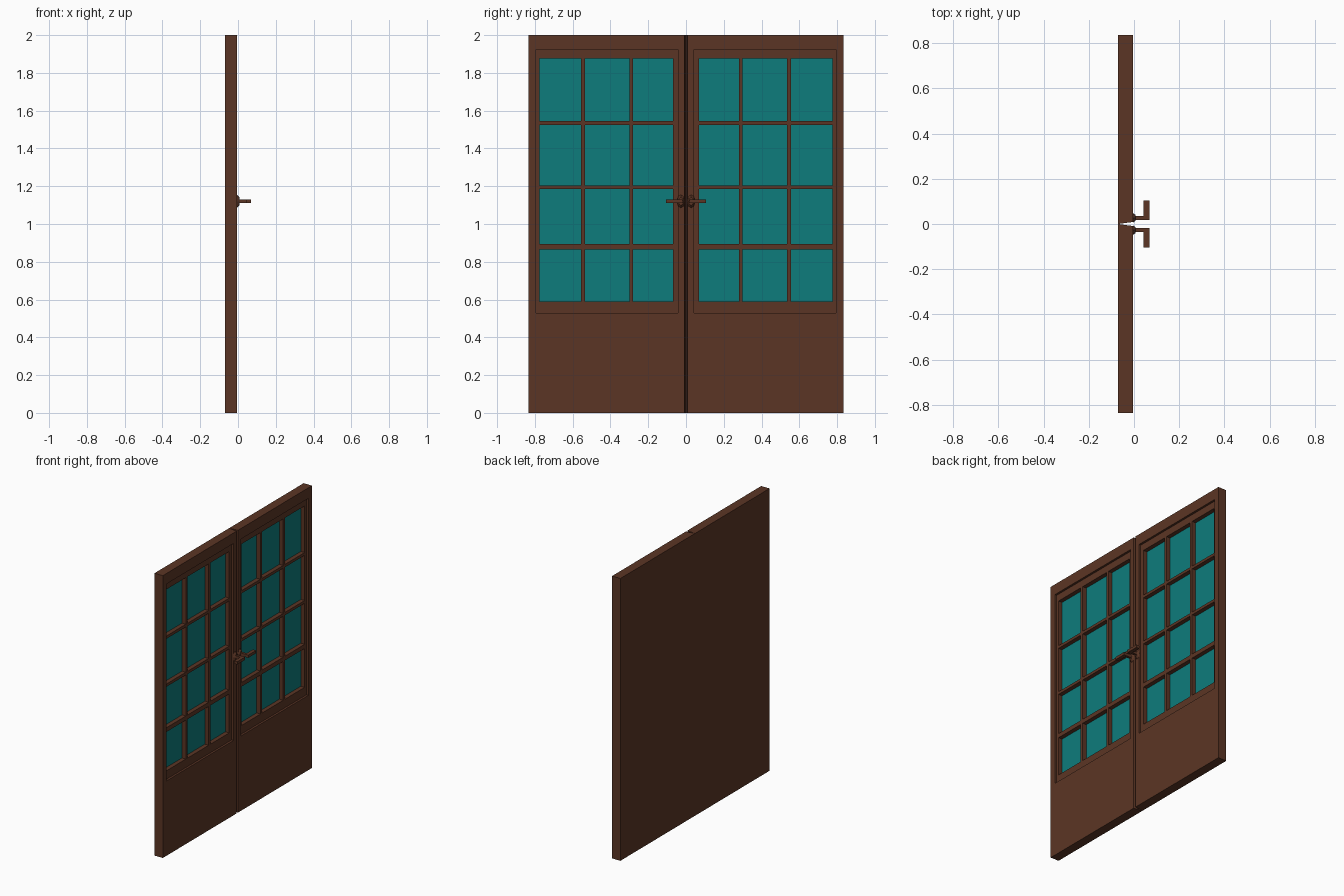
import bpy, bmesh
from mathutils import Vector

cube = bpy.data.objects.get("Cube")
if cube:
    bpy.data.objects.remove(cube, do_unlink=True)


def material(name, rgb):
    m = bpy.data.materials.new(name)
    m.use_nodes = True
    m.diffuse_color = (*rgb, 1)
    m.node_tree.nodes["Principled BSDF"].inputs["Base Color"].default_value = (*rgb, 1)
    return m


WOOD = material("brown wood", (0.105, 0.036, 0.018))
GLASS = material("teal glass", (0.004, 0.2, 0.2))

BACK, FRONT = -0.07, -0.005
WIDTH, HEIGHT = 0.835, 2.0
PANEL_DEPTH, PANE_DEPTH = 0.015, 0.03
PANES_Y = [(0.07, 0.28), (0.30, 0.535), (0.555, 0.775)]
PANES_Z = [(0.59, 0.865), (0.895, 1.185), (1.205, 1.525), (1.545, 1.875)]
PANEL_Y, PANEL_Z = (0.042, 0.795), (0.53, 1.925)


def finish(bm, name, mats):
    bmesh.ops.recalc_face_normals(bm, faces=bm.faces)
    me = bpy.data.meshes.new(name)
    bm.to_mesh(me)
    bm.free()
    for m in mats:
        me.materials.append(m)
    ob = bpy.data.objects.new(name, me)
    bpy.context.collection.objects.link(ob)
    return ob


def within(value, spans):
    return any(a < value < b for a, b in spans)


def door_leaf(name, side):
    """Gridded front face, sunk panel and panes, closed by a plain back."""
    bm = bmesh.new()
    groove = 0.009
    ys = sorted({groove, WIDTH, *PANEL_Y, *(v for s in PANES_Y for v in s)})
    zs = sorted({0, HEIGHT, *PANEL_Z, *(v for s in PANES_Z for v in s)})
    grid = [[bm.verts.new((FRONT, y, z)) for z in zs] for y in ys]
    for i in range(len(ys) - 1):
        for j in range(len(zs) - 1):
            bm.faces.new((grid[i][j], grid[i + 1][j], grid[i + 1][j + 1], grid[i][j + 1]))
    # Outer sides and back
    rim = [e for e in bm.edges if e.is_boundary]
    new = bmesh.ops.extrude_edge_only(bm, edges=rim)["geom"]
    for v in (g for g in new if isinstance(g, bmesh.types.BMVert)):
        v.co.x = BACK
        # Slanted meeting edge makes the centre groove
        if v.co.y < groove + 0.001:
            v.co.y = 0
    bmesh.ops.holes_fill(bm, edges=[e for e in bm.edges if e.is_boundary], sides=0)
    bmesh.ops.recalc_face_normals(bm, faces=bm.faces)

    def front_faces(y_spans, z_spans):
        out = []
        for f in bm.faces:
            c = f.calc_center_median()
            if f.normal.x > 0.9 and within(c.y, y_spans) and within(c.z, z_spans):
                out.append(f)
        return out

    # Sunk panel, then each pane sunk between the glazing bars
    bmesh.ops.inset_region(bm, faces=front_faces([PANEL_Y], [PANEL_Z]),
                           thickness=0, depth=-PANEL_DEPTH)
    bm.normal_update()
    panes = front_faces(PANES_Y, PANES_Z)
    bmesh.ops.inset_region(bm, faces=panes, thickness=0, depth=-PANE_DEPTH)
    for f in panes:
        f.material_index = 1
    for v in bm.verts:
        v.co.y *= side
    return finish(bm, name, [WOOD, GLASS])


def box(bm, x, y, z):
    made = bmesh.ops.create_cube(bm, size=1)["verts"]
    low, high = Vector((x[0], y[0], z[0])), Vector((x[1], y[1], z[1]))
    for v in made:
        v.co = (low + high) / 2 + Vector(a * b for a, b in zip(v.co, high - low))


def handle(name, side):
    bm = bmesh.new()
    # Tapered rose
    rose = bmesh.ops.create_cone(bm, cap_ends=True, segments=8, radius1=0.035,
                                 radius2=0.022, depth=0.012)["verts"]
    for v in rose:
        x, y, z = v.co
        v.co = (z + FRONT + 0.006, y * 0.6 + 0.027, x + 1.12)
    # Shaft and lever
    box(bm, (0, 0.045), (0.018, 0.036), (1.111, 1.131))
    box(bm, (0.043, 0.068), (0.018, 0.105), (1.111, 1.131))
    for v in bm.verts:
        v.co.y *= side
    return finish(bm, name, [WOOD])


for label, side in (("left", 1), ("right", -1)):
    door_leaf(label + "_door_leaf", side)
    handle(label + "_door_handle", side)
